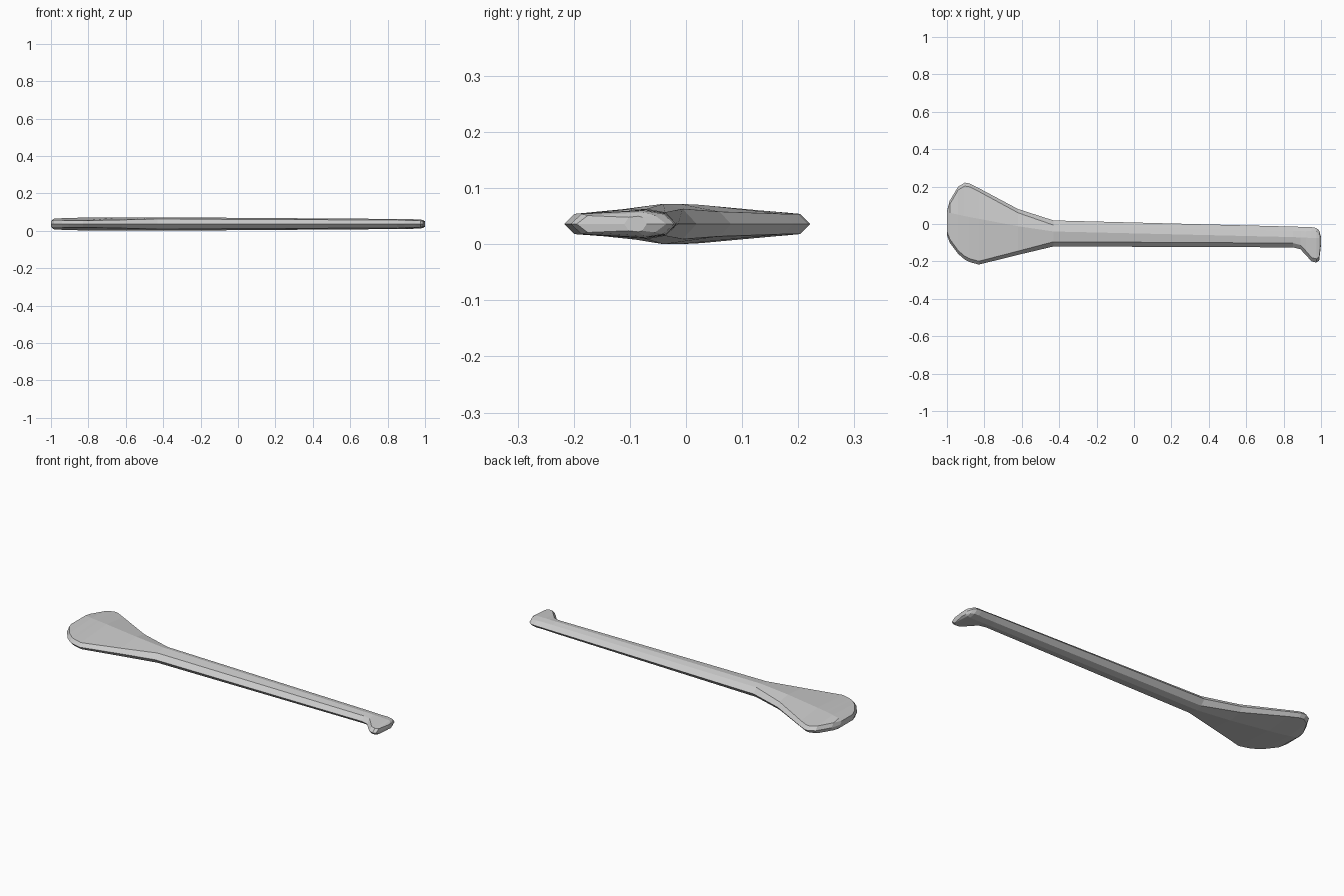
import bpy, bmesh

MID = 0.037  # height of the symmetry plane

# Stations along the length:
# x, y_low, y_high, y_ridge, ridge half height, shoulder half height, shoulder inset
stations = [
    (-1.00, -0.06, 0.07, 0.06, 0.016, 0.016, 0.02),
    (-0.985, -0.10, 0.125, 0.06, 0.028, 0.021, 0.02),
    (-0.94, -0.16, 0.20, 0.05, 0.031, 0.020, 0.018),
    (-0.905, -0.19, 0.221, 0.042, 0.032, 0.018, 0.018),
    (-0.88, -0.203, 0.217, 0.037, 0.033, 0.018, 0.018),
    (-0.83, -0.217, 0.192, 0.028, 0.034, 0.018, 0.018),
    (-0.62, -0.165, 0.08, -0.012, 0.036, 0.022, 0.02),
    (-0.43, -0.12, 0.019, -0.04, 0.036, 0.027, 0.025),
    (0.85, -0.125, -0.014, -0.07, 0.027, 0.021, 0.023),
    (0.89, -0.135, -0.015, -0.072, 0.026, 0.020, 0.023),
    (0.92, -0.168, -0.016, -0.073, 0.026, 0.020, 0.023),
    (0.95, -0.200, -0.017, -0.075, 0.025, 0.019, 0.02),
    (0.975, -0.206, -0.021, -0.075, 0.024, 0.018, 0.02),
    (0.99, -0.195, -0.035, -0.075, 0.021, 0.015, 0.02),
    (1.00, -0.11, -0.07, -0.085, 0.014, 0.012, 0.008),
]


def ring(bm, x, lo, hi, ridge, h, s, inset):
    upper = [(lo + inset, s), (ridge, h), (hi - inset, s)]
    pts = [(lo, 0)] + upper + [(hi, 0)] + [(y, -z) for y, z in reversed(upper)]
    return [bm.verts.new((x, y, MID + z)) for y, z in pts]


# Flared blade, shaft and hooked grip lofted as one faceted piece
bm = bmesh.new()
rings = [ring(bm, *st) for st in stations]
for a, b in zip(rings, rings[1:]):
    for i in range(8):
        j = (i + 1) % 8
        bm.faces.new((a[i], a[j], b[j], b[i]))
bm.faces.new(rings[0])
bm.faces.new(rings[-1])
bmesh.ops.recalc_face_normals(bm, faces=bm.faces)

# Rest on the ground
low = min(v.co.z for v in bm.verts)
bmesh.ops.translate(bm, verts=bm.verts, vec=(0, 0, -low))
mesh = bpy.data.meshes.new("flared_bat")
bm.to_mesh(mesh)
bm.free()
bat = bpy.data.objects.new("flared_bat", mesh)
bpy.context.collection.objects.link(bat)
